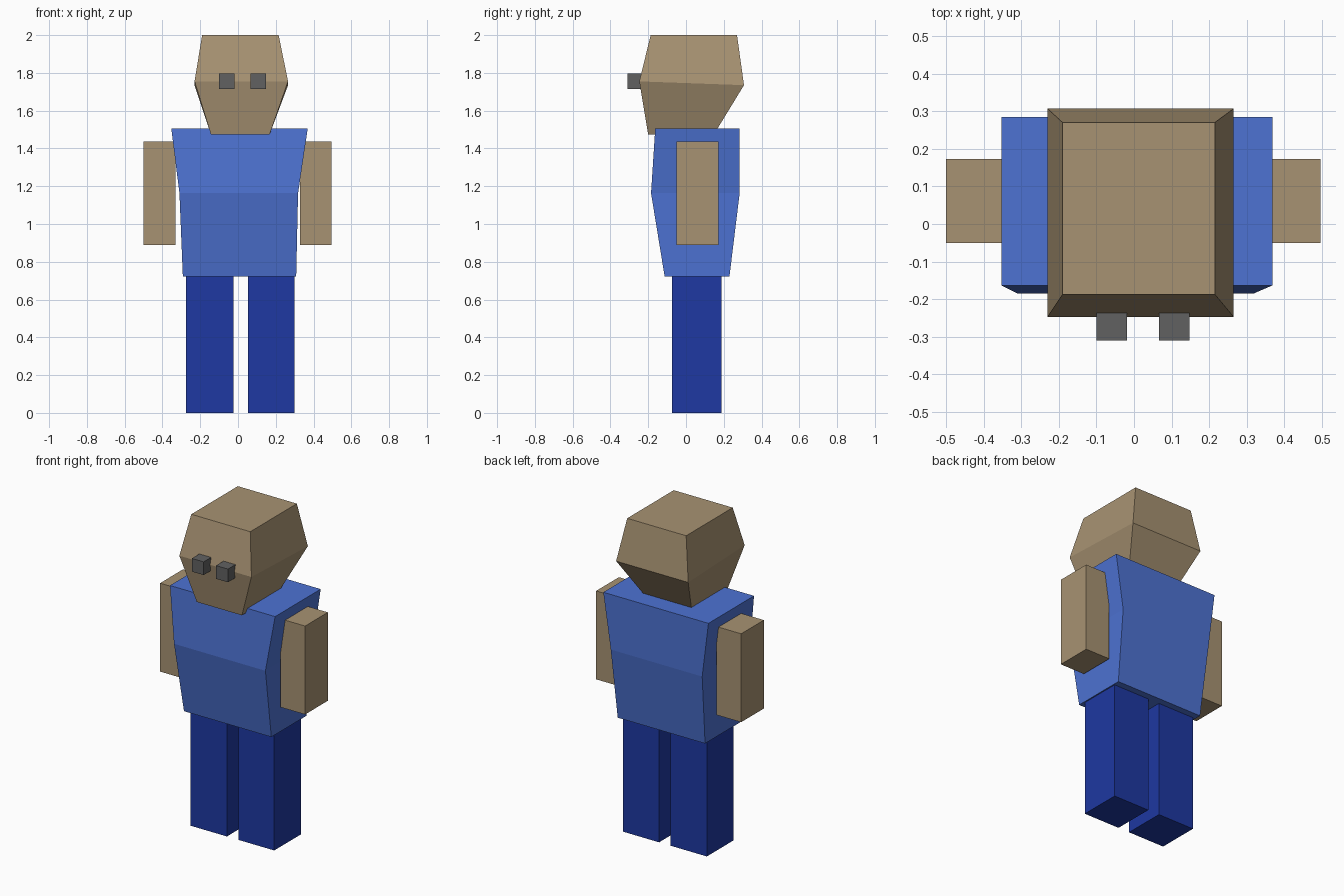
import bpy, bmesh

if "Cube" in bpy.data.objects:
    bpy.data.objects.remove(bpy.data.objects["Cube"])


def material(name, rgb):
    m = bpy.data.materials.new(name)
    m.diffuse_color = (*rgb, 1)
    m.use_nodes = True
    m.node_tree.nodes["Principled BSDF"].inputs["Base Color"].default_value = m.diffuse_color
    return m


def loft(name, rings, mat):
    """Stack rectangular rings (x0, x1, y0, y1, z or (z_front, z_back)) into a closed solid."""
    bm = bmesh.new()
    loops = []
    for x0, x1, y0, y1, z in rings:
        zf, zb = z if isinstance(z, tuple) else (z, z)
        loops.append([bm.verts.new(p) for p in
                      ((x0, y0, zf), (x1, y0, zf), (x1, y1, zb), (x0, y1, zb))])
    for a, b in zip(loops, loops[1:]):
        for i in range(4):
            j = (i + 1) % 4
            bm.faces.new((a[i], a[j], b[j], b[i]))
    bm.faces.new(loops[0][::-1])
    bm.faces.new(loops[-1])
    bmesh.ops.recalc_face_normals(bm, faces=bm.faces)
    me = bpy.data.meshes.new(name)
    bm.to_mesh(me)
    bm.free()
    me.materials.append(mat)
    ob = bpy.data.objects.new(name, me)
    bpy.context.collection.objects.link(ob)
    return ob


def box(name, x, y, z, mat):
    return loft(name, [(*x, *y, z[0]), (*x, *y, z[1])], mat)


skin = material("skin", (0.39, 0.29, 0.17))
shirt = material("shirt", (0.075, 0.17, 0.65))
trousers = material("trousers", (0.013, 0.04, 0.36))
dark = material("dark_grey", (0.12, 0.12, 0.12))

# Head: widest just below eye height, narrow chin
loft("head", [(-0.143, 0.167, -0.20, 0.147, 1.473),
              (-0.23, 0.265, -0.247, 0.307, (1.755, 1.735)),
              (-0.19, 0.215, -0.187, 0.27, 2.0)], skin)

# Torso: broad shoulders, tapering to the hips
loft("torso", [(-0.292, 0.308, -0.113, 0.23, 0.722),
               (-0.31, 0.318, -0.185, 0.284, 1.163),
               (-0.353, 0.369, -0.163, 0.284, 1.505)], shirt)

# Paired parts
for side, arm, leg, eye in (("left", (-0.5, -0.33), (-0.275, -0.025), (-0.1, -0.019)),
                            ("right", (0.327, 0.496), (0.053, 0.3), (0.066, 0.148))):
    box(side + "_arm", arm, (-0.05, 0.173), (0.888, 1.437), skin)
    box(side + "_leg", leg, (-0.073, 0.188), (0, 0.724), trousers)
    box(side + "_eye", eye, (-0.31, -0.23), (1.715, 1.797), dark)
